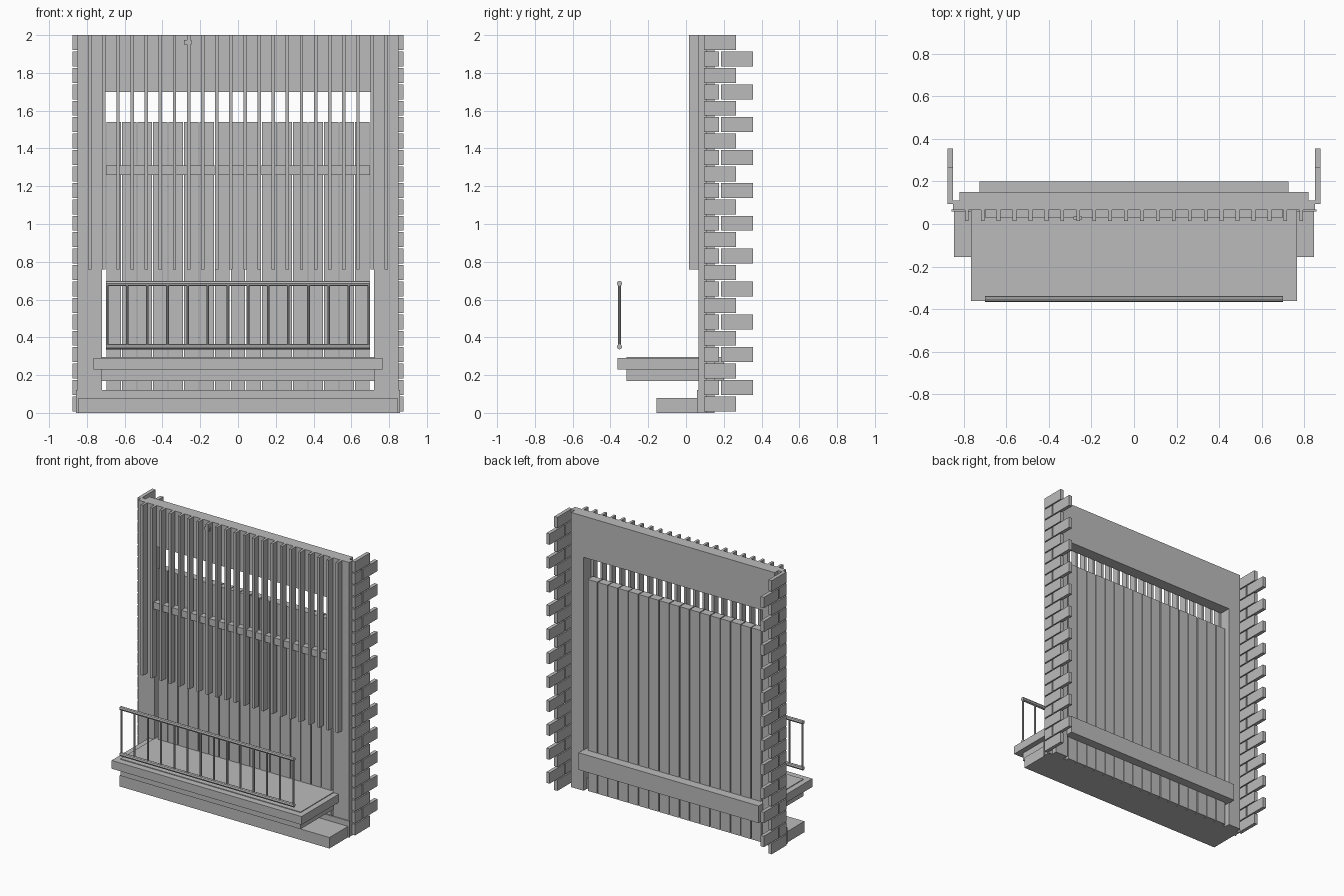
import bpy
import bmesh
from mathutils import Matrix, Vector

old = bpy.data.objects.get("Cube")
if old:
    bpy.data.objects.remove(old, do_unlink=True)

# Single plain grey
grey = bpy.data.materials.new("plain_grey")
grey.use_nodes = True
COLOUR = (0.5, 0.5, 0.5, 1)
grey.diffuse_color = COLOUR
grey.node_tree.nodes["Principled BSDF"].inputs["Base Color"].default_value = COLOUR


def finish(name, bm):
    mesh = bpy.data.meshes.new(name)
    bm.to_mesh(mesh)
    bm.free()
    mesh.materials.append(grey)
    obj = bpy.data.objects.new(name, mesh)
    bpy.context.collection.objects.link(obj)
    return obj


def add_box(bm, x, y, z):
    """Box from three (low, high) ranges."""
    mid = Vector([(a + b) / 2 for a, b in (x, y, z)])
    size = [b - a for a, b in (x, y, z)]
    bmesh.ops.create_cube(bm, size=1, matrix=Matrix.Translation(mid) @ Matrix.Diagonal((*size, 1)))


def boxes(name, ranges):
    bm = bmesh.new()
    for r in ranges:
        add_box(bm, *r)
    return finish(name, bm)


def centred(c, width):
    return (c - width / 2, c + width / 2)


def spread(count, reach):
    return [-reach + 2 * reach * i / (count - 1) for i in range(count)]


# Wall: an arch-shaped outline extruded backwards, open at the bottom
bm = bmesh.new()
outline = [(-.82, 0), (-.82, 2), (.82, 2), (.82, 0), (.72, 0), (.72, 1.7), (-.72, 1.7), (-.72, 0)]
face = bm.faces.new([bm.verts.new((x, .065, z)) for x, z in outline])
side = bmesh.ops.extrude_face_region(bm, geom=[face])["geom"]
bmesh.ops.translate(bm, vec=(0, .085, 0), verts=[v for v in side if isinstance(v, bmesh.types.BMVert)])
bmesh.ops.recalc_face_normals(bm, faces=bm.faces)
finish("wall_frame", bm)

# Side returns that carry the bricks
boxes("wall_returns", [(centred(s * .835, .03), (.065, .11), (0, 2)) for s in (-1, 1)])

# Alternating corner bricks
rows = 23
pitch = 2 / rows
bricks = []
for s in (-1, 1):
    for i in range(rows):
        z = (i * pitch + .008, (i + 1) * pitch)
        spans = [(.095, .265)] if i % 2 == 0 else [(.095, .175), (.185, .355)]
        bricks += [(centred(s * .863, .026), y, z) for y in spans]
boxes("corner_bricks", bricks)

# Vertical planks filling the opening
count = 17
step = 1.4 / count
boxes("planks", [(centred(-.7 + step * (i + .5), step - .006), (.075, .135), (0, 1.54))
                 for i in range(count)])
boxes("plank_crossbar", [((-.7, .7), (.03, .075), (1.26, 1.31))])

# Hanging slats in front of the wall
boxes("front_slats", [(centred(x, .018), (.015, .065), (.76, 2)) for x in spread(22, .785)])
boxes("slat_clip", [(centred(-.265, .04), (.02, .035), (1.95, 1.975))])

# Base step and skirting
boxes("base_step", [((-.845, .845), (-.155, .11), (0, .08))])
boxes("skirting", [((-.857, .857), (.058, .067), (0, .12))])

# Balcony slab with its projecting moulding
boxes("balcony_slab", [((-.725, .725), (-.315, .2), (.17, .295))])
boxes("balcony_moulding", [((-.765, .765), (-.362, .07), (.23, .29))])


# Railing: round rails and thin balusters
def add_rod(bm, centre, length, radius, axis):
    turn = Matrix.Rotation(1.5707963, 4, "Y") if axis == "X" else Matrix.Identity(4)
    bmesh.ops.create_cone(bm, cap_ends=True, segments=8, radius1=radius, radius2=radius,
                          depth=length, matrix=Matrix.Translation(centre) @ turn)


bm = bmesh.new()
for z in (.35, .685):
    add_rod(bm, (0, -.352, z), 1.4, .014, "X")
finish("railing_rails", bm)
bm = bmesh.new()
for x in spread(14, .693):
    add_rod(bm, (x, -.352, .517), .335, .007, "Z")
finish("railing_balusters", bm)
